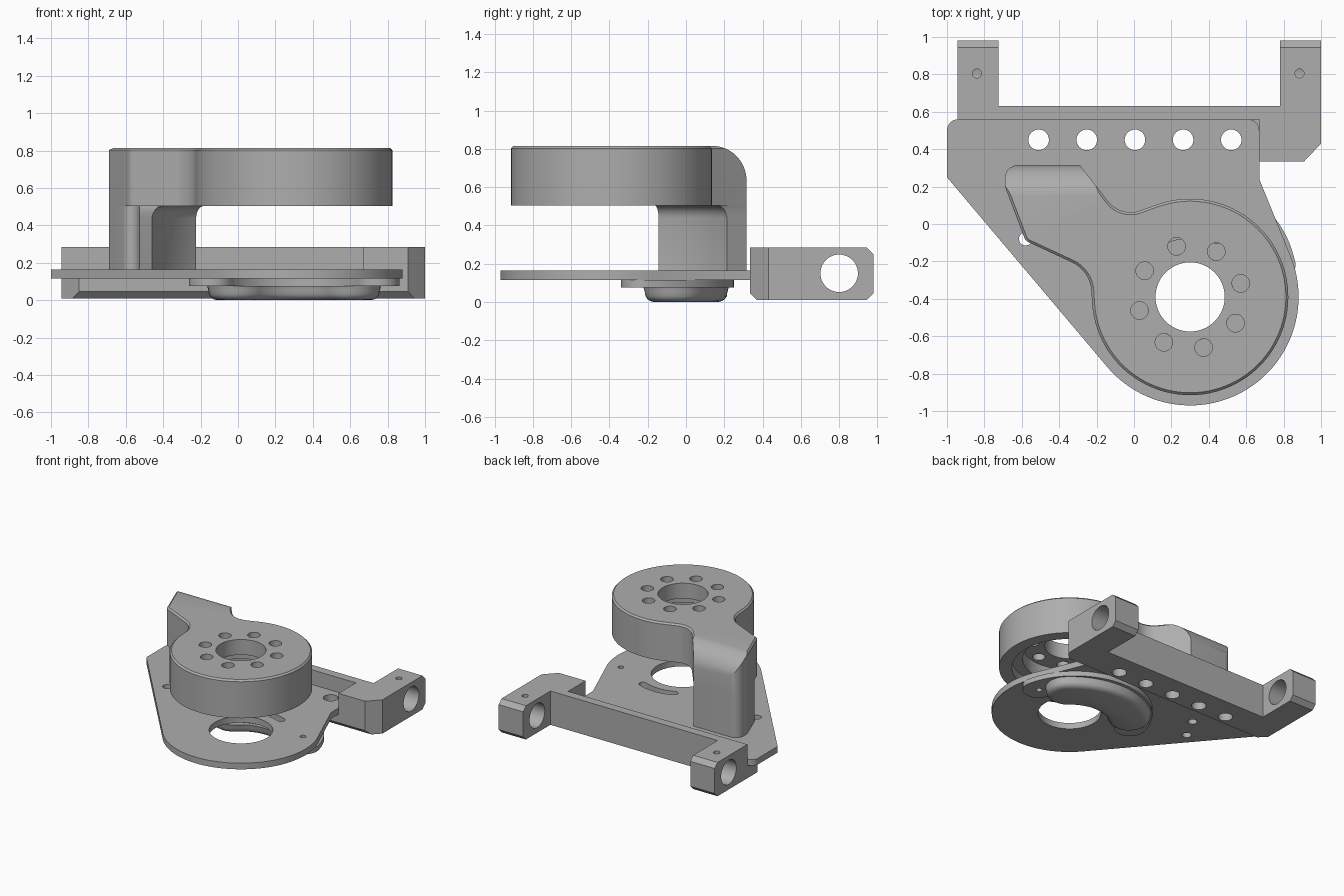
import bpy, bmesh
from math import sin, cos, tan, radians, pi
from mathutils import Vector

if "Cube" in bpy.data.objects:
    bpy.data.objects.remove(bpy.data.objects["Cube"], do_unlink=True)

grey = bpy.data.materials.new("machined_grey")
grey.use_nodes = True
COLOUR = (0.42, 0.42, 0.42, 1)
grey.diffuse_color = COLOUR
grey.node_tree.nodes["Principled BSDF"].inputs["Base Color"].default_value = COLOUR

CX, CY = 0.3, -0.39  # hub axis


def arc(cx, cy, r, a0, a1, n=24):
    """Points on an arc, angles in degrees."""
    return [(cx + r * cos(radians(a0 + (a1 - a0) * i / n)),
             cy + r * sin(radians(a0 + (a1 - a0) * i / n))) for i in range(n + 1)]


def circle(cx, cy, r, n=48):
    return arc(cx, cy, r, 0, 360, n)[:-1]


def rounded(corners, n=8):
    """Polygon whose (x, y, radius) corners are filleted."""
    out = []
    for i, c in enumerate(corners):
        p = Vector(c[:2])
        r = c[2] if len(c) > 2 else 0
        if r == 0:
            out.append(tuple(p))
            continue
        a = (Vector(corners[i - 1][:2]) - p).normalized()
        b = (Vector(corners[(i + 1) % len(corners)][:2]) - p).normalized()
        half = a.angle(b) / 2
        centre = p + (a + b).normalized() * (r / sin(half))
        start = p + a * (r / tan(half)) - centre
        end = p + b * (r / tan(half)) - centre
        sweep = pi - 2 * half
        for k in range(n + 1):
            t = k / n
            q = (start * sin((1 - t) * sweep) + end * sin(t * sweep)) / sin(sweep)
            out.append(tuple(centre + q))
    return out


def loft(name, rings, bevel=None, offset=0):
    """Closed solid through rings of 3D points; bevel(edge) picks chamfered edges."""
    bm = bmesh.new()
    vs = [[bm.verts.new(p) for p in ring] for ring in rings]
    n = len(rings[0])
    for lo, hi in zip(vs, vs[1:]):
        for i in range(n):
            bm.faces.new((lo[i], lo[(i + 1) % n], hi[(i + 1) % n], hi[i]))
    bm.faces.new(vs[0][::-1])
    bm.faces.new(vs[-1])
    bmesh.ops.recalc_face_normals(bm, faces=bm.faces)
    if bevel:
        bmesh.ops.bevel(bm, geom=[e for e in bm.edges if bevel(e)], offset=offset,
                        segments=1, affect='EDGES')
    me = bpy.data.meshes.new(name)
    bm.to_mesh(me)
    bm.free()
    me.materials.append(grey)
    ob = bpy.data.objects.new(name, me)
    bpy.context.collection.objects.link(ob)
    return ob


def prism(name, pts, z0, z1, **kw):
    return loft(name, [[(x, y, z) for x, y in pts] for z in (z0, z1)], **kw)


def prism_x(name, pts, x0, x1):
    return loft(name, [[(x, y, z) for y, z in pts] for x in (x0, x1)])


def cut(ob, cutters):
    """Subtract every cutter and discard it."""
    bpy.context.view_layer.objects.active = ob
    for c in cutters:
        m = ob.modifiers.new("cut", 'BOOLEAN')
        m.operation, m.solver, m.object = 'DIFFERENCE', 'EXACT', c
        bpy.ops.object.modifier_apply(modifier=m.name)
        bpy.data.objects.remove(c, do_unlink=True)


def drill(x, y, r, z0, z1, n=32):
    return prism("drill", circle(x, y, r, n), z0, z1)


def band(r, spread, half, taper=0, n=32):
    """Curved slot shape around the hub, centred on the +y direction."""
    outer, inner = [], []
    for i in range(n + 1):
        t = 2 * i / n - 1
        a = radians(90 + spread * t)
        h = half - taper * t * t
        outer.append((CX + (r + h) * cos(a), CY + (r + h) * sin(a)))
        inner.append((CX + (r - h) * cos(a), CY + (r - h) * sin(a)))
    h = half - taper

    def cap(side, a0):
        a = radians(90 + spread * side)
        return arc(CX + r * cos(a), CY + r * sin(a), h, a0, a0 + 180, 12)[1:-1]
    return outer + cap(1, 90 + spread) + inner[::-1] + cap(-1, 270 - spread)


row = [(-0.51 + 0.2575 * i, 0.45) for i in range(5)]
screws = [(-0.14, -0.22), (0.74, -0.22)]

# Base plate: rounded corners blending into a round nose
plate = prism("base_plate", rounded([(0.67, 0.24), (0.67, 0.56, 0.06), (-1, 0.56, 0.06),
              (-1, 0.25)]) + arc(CX, CY, 0.58, 220.2, 382, 64), 0.115, 0.165)
slot = band(0.345, 24, 0.03)
cut(plate, [drill(CX, CY, 0.235, 0, 0.3, 64), prism("slot", slot, 0, 0.3)]
    + [drill(x, y, 0.055, 0, 0.3) for x, y in row]
    + [drill(x, y, 0.022, 0, 0.3) for x, y in screws]
    + [drill(x, y, 0.035, 0, 0.3) for x, y in [(-0.485, 0.1), (-0.58, -0.08)]])


# Rear bracket: bar with two lugs, front and lug ends chamfered
def bracket_edges(e):
    a, b = (v.co for v in e.verts)
    if abs(a.z - b.z) > 0.01 or abs(a.y - b.y) > 0.01:
        return False
    return a.y > 0.9 or (a.y < 0.34 and a.z < 0.1)


bracket = prism("rear_bracket", [(-0.945, 0.43), (-0.85, 0.335), (0.91, 0.335), (1, 0.43),
                (1, 0.98), (0.78, 0.98), (0.78, 0.63), (-0.725, 0.63), (-0.725, 0.98),
                (-0.945, 0.98)], 0.01, 0.285, bevel=bracket_edges, offset=0.036)
cut(bracket, [prism("pocket", [(-1.2, 0), (0.67, 0), (0.67, 0.56), (-1.2, 0.56)], 0.115, 0.5),
              prism_x("bore", circle(0.8, 0.15, 0.098), -1.2, 1.2)]
    + [drill(x, 0.805, 0.024, 0.15, 0.5) for x in (-0.84, 0.885)]
    + [drill(x, y, 0.055, -0.1, 0.3) for x, y in row])

# Upper arm: round hub running into a slanted tail with a rolled back edge
arm_outline = arc(CX, CY, 0.525, -175, 110, 80) + rounded(
    [(0.12, 0.103), (-0.07, 0.035, 0.15), (-0.29, 0.315), (-0.69, 0.315, 0.07),
     (-0.69, 0.2, 0.06), (-0.58, -0.09, 0.05), (-0.235, -0.25, 0.18), (-0.223, -0.43)])[1:-1]
arm = prism("upper_arm", arm_outline, 0.505, 0.815, offset=0.013,
            bevel=lambda e: all(v.co.z > 0.8 for v in e.verts))
roll = arc(0.135, 0.635, 0.181, 0, 90, 16) + [(0.135, 1), (0.6, 1), (0.6, 0.635)]
cut(arm, [prism_x("roll", roll, -1, 0.05),
          drill(CX, CY, 0.43, 0.4, 0.58, 64), drill(CX, CY, 0.35, 0.4, 0.69, 64),
          drill(CX, CY, 0.185, 0.4, 1, 64)]
    + [drill(CX + 0.28 * cos(radians(a)), CY + 0.28 * sin(radians(a)), 0.047, 0.6, 1)
       for a in range(15, 360, 45)])

# Post: hollowed towards the hub, flaring out under the arm
back = rounded([(-0.29, 0.315), (-0.69, 0.315, 0.07), (-0.69, 0.2, 0.06),
                (-0.58, -0.09, 0.05)])
flare = [(0.165, 0.8), (0.44, 0.8), (0.465, 0.793), (0.485, 0.78), (0.498, 0.762), (0.505, 0.74)]
loft("post", [[(x, y, z) for x, y in back + arc(CX, CY, r, 162, 131, 16)] for z, r in flare])

# Cover under the plate: thin flange with screw ears and a soft curved boss
flange = prism("cover_flange", band(0.475, 69, 0.165, 0.045), 0.075, 0.115)
cut(flange, [drill(x, y, 0.022, 0, 0.3) for x, y in screws])
boss = [(0, 0.11), (0.005, 0.13), (0.015, 0.145), (0.03, 0.155), (0.05, 0.158), (0.075, 0.165)]
loft("cover_boss", [[(x, y, z) for x, y in band(0.448, 42, h)] for z, h in boss])

# Smooth the curved walls, keep the machined edges sharp
for ob in (o for o in bpy.context.scene.objects if o.type == 'MESH'):
    bpy.ops.object.select_all(action='DESELECT')
    ob.select_set(True)
    bpy.context.view_layer.objects.active = ob
    bpy.ops.object.shade_smooth_by_angle(angle=radians(30))
